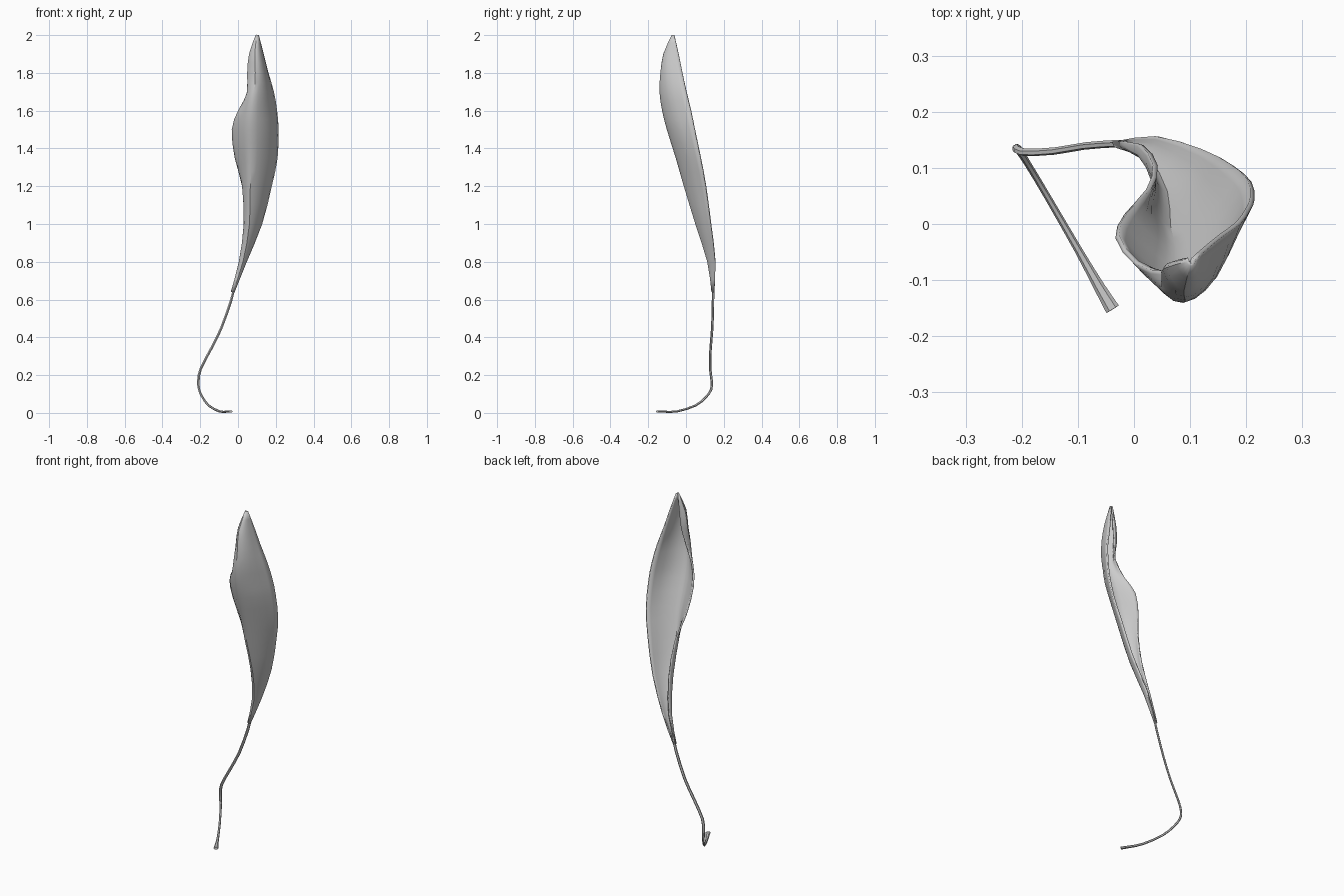
import bpy, math
from mathutils import Vector

if "Cube" in bpy.data.objects:
    bpy.data.objects.remove(bpy.data.objects["Cube"])


def spline(pts, steps):
    """Catmull-Rom curve through a list of vectors."""
    out = []
    for i in range(len(pts) - 1):
        a, b, c, d = (pts[max(0, min(len(pts) - 1, i + k))] for k in (-1, 0, 1, 2))
        for s in range(steps):
            t = s / steps
            out.append(0.5 * (2 * b + (c - a) * t + (2 * a - 5 * b + 4 * c - d) * t * t
                              + (3 * b - a - 3 * c + d) * t ** 3))
    return out + [pts[-1]]


def make_object(name, verts, faces):
    mesh = bpy.data.meshes.new(name)
    mesh.from_pydata(verts, [], faces)
    obj = bpy.data.objects.new(name, mesh)
    bpy.context.collection.objects.link(obj)
    bpy.ops.object.select_all(action='DESELECT')
    obj.select_set(True)
    bpy.context.view_layer.objects.active = obj
    bpy.ops.object.shade_smooth_by_angle(angle=math.radians(35))
    return obj


# Leaf blade: height, then x/y of left edge, left side, keel, right side, right edge
sections = [
    (0.64, (-.034, .146), (-.033, .142), (-.028, .139), (-.022, .142), (-.024, .149)),
    (0.80, (.012, .142), (.009, .126), (.025, .117), (.038, .135), (.042, .156)),
    (1.00, (.038, .105), (.036, .075), (.060, .054), (.100, .086), (.124, .132)),
    (1.20, (.026, .062), (.030, .030), (.065, -.007), (.130, .036), (.175, .105)),
    (1.35, (-.014, .020), (.025, -.020), (.075, -.050), (.150, .000), (.206, .077)),
    (1.50, (-.030, -.022), (.015, -.065), (.075, -.097), (.156, -.046), (.211, .046)),
    (1.60, (.004, -.068), (.033, -.098), (.080, -.122), (.149, -.072), (.203, .026)),
    (1.70, (.060, -.085), (.053, -.112), (.087, -.136), (.144, -.092), (.186, .002)),
    (1.80, (.080, -.070), (.053, -.086), (.092, -.131), (.136, -.096), (.157, -.019)),
    (1.90, (.088, -.066), (.063, -.078), (.090, -.116), (.118, -.095), (.132, -.039)),
    (2.00, (.098, -.064), (.098, -.067), (.101, -.071), (.104, -.069), (.106, -.062)),
]
columns = [spline([Vector((*s[k], s[0])) for s in sections], 2) for k in range(1, 6)]
rows = [spline(list(row), 3) for row in zip(*columns)]
w = len(rows[0])
faces = [(r * w + c, r * w + c + 1, (r + 1) * w + c + 1, (r + 1) * w + c)
         for r in range(len(rows) - 1) for c in range(w - 1)]
leaf = make_object("leaf_blade", [p for row in rows for p in row], faces)
solid = leaf.modifiers.new("thickness", 'SOLIDIFY')
solid.thickness = 0.009
solid.offset = 0

# Stem: path with half-width, swept by a flattened hexagonal section
path = [(-.038, -.152, .011, .013), (-.062, -.112, .010, .010), (-.100, -.045, .012, .007),
        (-.155, .050, .042, .006), (-.188, .105, .085, .006), (-.206, .133, .125, .007),
        (-.210, .136, .170, .008), (-.197, .128, .235, .008), (-.142, .130, .340, .008),
        (-.088, .139, .450, .008), (-.035, .143, .600, .008), (-.016, .143, .680, .007)]
pts = spline([Vector(p) for p in path], 2)
verts, faces, n = [], [], 6
side = Vector((.86, .5, 0))
for i, p in enumerate(pts):
    tangent = (pts[min(i + 1, len(pts) - 1)] - pts[max(i - 1, 0)]).to_3d().normalized()
    side = (side - tangent * side.dot(tangent)).normalized()
    up = tangent.cross(side)
    for k in range(n):
        a = 2 * math.pi * k / n
        verts.append(p.to_3d() + side * math.cos(a) * p.w + up * math.sin(a) * min(p.w, .006))
    if i:
        faces += [((i - 1) * n + k, (i - 1) * n + (k + 1) % n, i * n + (k + 1) % n, i * n + k)
                  for k in range(n)]
faces += [tuple(reversed(range(n))), tuple(range(len(verts) - n, len(verts)))]
lowest = min(v.z for v in verts)
for v in verts:
    v.z -= lowest * max(0, 1 - v.z / .2)
make_object("stem", verts, faces)
